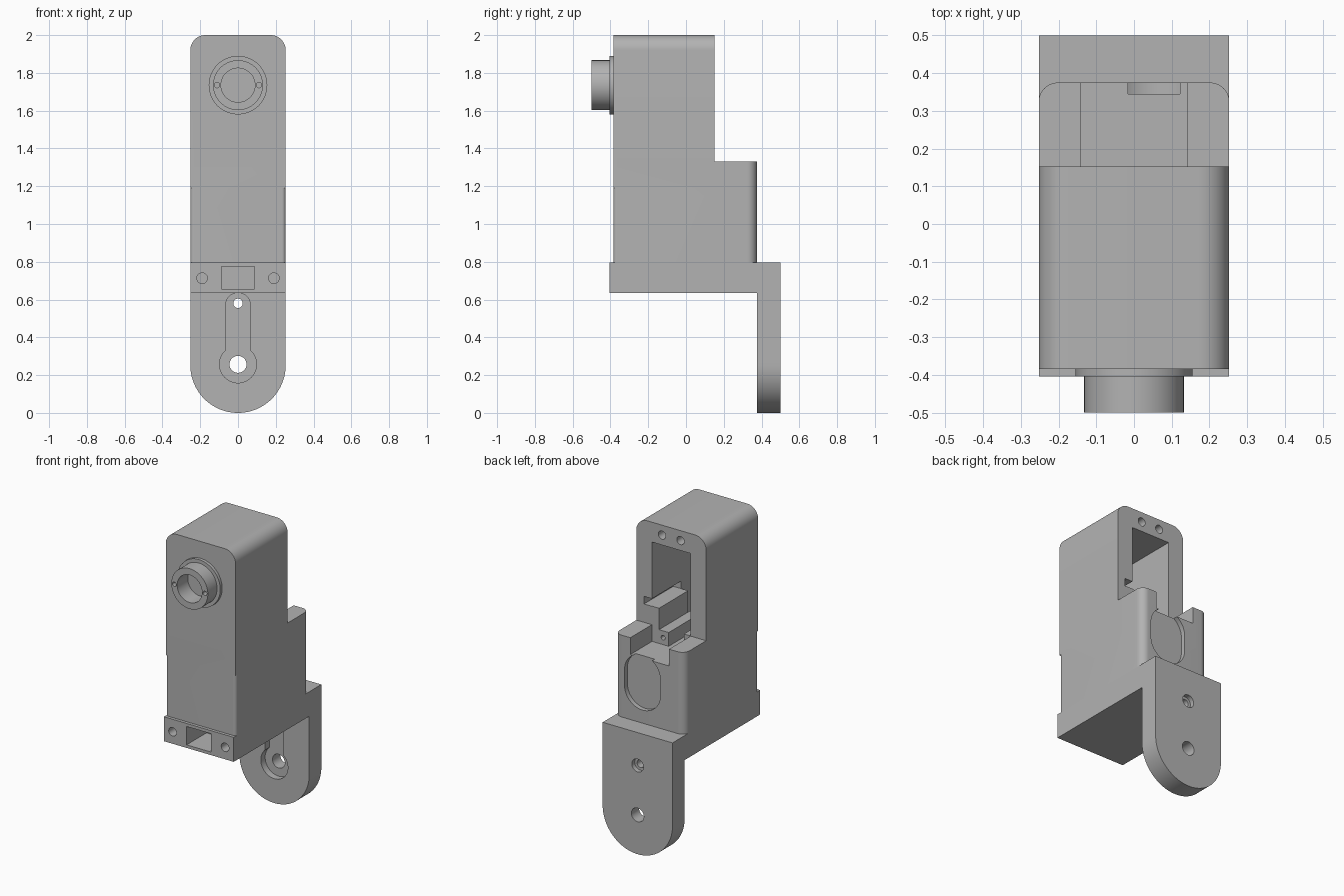
import bpy
import bmesh
from math import cos, sin, pi, radians

if "Cube" in bpy.data.objects:
    bpy.data.objects.remove(bpy.data.objects["Cube"], do_unlink=True)

grey = bpy.data.materials.new("matte_grey")
grey.use_nodes = True
GREY = (0.45, 0.45, 0.45, 1)
grey.diffuse_color = GREY
grey.node_tree.nodes["Principled BSDF"].inputs["Base Color"].default_value = GREY


def arc(cx, cy, r, start, end, steps=12):
    """Points on an arc, angles in degrees."""
    angles = [radians(start + (end - start) * i / steps) for i in range(steps + 1)]
    return [(cx + r * cos(a), cy + r * sin(a)) for a in angles]


def rounded(x0, x1, y0, y1, low=0, high=0):
    """Rectangle outline with separate radii for its low and high corners."""
    pts = []
    for x, y, r, a in ((x1, y1, high, 0), (x0, y1, high, 90),
                       (x0, y0, low, 180), (x1, y0, low, 270)):
        if r:
            sx, sy = (1 if x == x1 else -1), (1 if y == y1 else -1)
            pts += arc(x - sx * r, y - sy * r, r, a, a + 90)
        else:
            pts.append((x, y))
    return pts


def prism(name, outline, a, b, axis="Y"):
    """Extrude an outline from a to b along Y (outline in xz) or Z (in xy)."""
    place = (lambda u, v, w: (u, w, v)) if axis == "Y" else (lambda u, v, w: (u, v, w))
    bm = bmesh.new()
    ends = [[bm.verts.new(place(u, v, w)) for u, v in outline] for w in (a, b)]
    bm.faces.new(ends[0])
    bm.faces.new(ends[1])
    n = len(outline)
    for i in range(n):
        j = (i + 1) % n
        bm.faces.new((ends[0][i], ends[0][j], ends[1][j], ends[1][i]))
    bmesh.ops.recalc_face_normals(bm, faces=bm.faces)
    mesh = bpy.data.meshes.new(name)
    bm.to_mesh(mesh)
    bm.free()
    mesh.materials.append(grey)
    obj = bpy.data.objects.new(name, mesh)
    bpy.context.collection.objects.link(obj)
    return obj


def box(name, x0, x1, y0, y1, z0, z1):
    return prism(name, rounded(x0, x1, z0, z1), y0, y1)


def disc(name, x, z, r, y0, y1, steps=48):
    return prism(name, arc(x, z, r, 0, 360, steps)[:-1], y0, y1)


def combine(target, tool, operation="DIFFERENCE"):
    """Boolean the tool into the target, then discard the tool."""
    mod = target.modifiers.new("boolean", "BOOLEAN")
    mod.operation = operation
    mod.solver = "EXACT"
    mod.object = tool
    bpy.context.view_layer.objects.active = target
    bpy.ops.object.modifier_apply(modifier=mod.name)
    bpy.data.objects.remove(tool, do_unlink=True)


def finish(obj):
    bpy.ops.object.select_all(action="DESELECT")
    obj.select_set(True)
    bpy.context.view_layer.objects.active = obj
    bpy.ops.object.shade_smooth_by_angle(angle=radians(30))


W = 0.2525        # half width
SLOT = 0.14       # half width of the rear opening
FRONT, BACK = -0.385, 0.375
LENS_Z = 1.735

# Housing: tall front tower joined to a deeper lower block
housing = prism("housing", rounded(-W, W, 1.19, 2, 0, 0.08), FRONT, 0.152)
lower = prism("lower_block", rounded(-W, W, FRONT, BACK, 0.02, 0.05), 0.795, 1.33, "Z")
combine(housing, lower, "UNION")

# Rear opening, with a slit in the left wall
combine(housing, box("cavity", -SLOT, SLOT, -0.31, 0.45, 1.22, 1.87))
combine(housing, box("wall_slit", 0.1, 0.197, -0.15, 0.2, 1.45, 1.5))

# Oval recess in the back of the lower block
oval = arc(0.0525, 1.11, 0.13, 0, 180, 24) + arc(0.0525, 1.01, 0.13, 180, 360, 24)
combine(housing, prism("oval_recess", oval, 0.345, 0.45))

# Screw holes above the opening
for x in (-0.067, 0.067):
    combine(housing, disc("screw_hole", x, 1.935, 0.027, 0.03, 0.2, 24))
finish(housing)

# Rails and steps inside the opening
tall_rail = box("tall_rail", 0.09, SLOT, -0.15, 0.15, 1.22, 1.45)
step = box("step", 0.02, 0.09, -0.31, 0.15, 1.22, 1.31)
combine(step, disc("step_hole", 0.06, 1.265, 0.015, 0.08, 0.2, 16))
side_ledge = box("side_ledge", -SLOT, -0.09, -0.31, 0.15, 1.22, 1.33)
finish(step)

# Base with front slot and two screw holes
base = box("base", -W, W, -0.405, BACK, 0.635, 0.795)
combine(base, box("front_slot", -0.088, 0.088, -0.5, -0.2, 0.655, 0.775))
for x in (-0.19, 0.19):
    combine(base, disc("base_hole", x, 0.713, 0.028, -0.5, -0.25, 24))
finish(base)

# Hanging bracket with rounded end and keyhole recess
HOLE_Z, TOP_Z = 0.257, 0.57
tab = arc(0, W, W, 180, 360, 48) + [(W, 0.795), (-W, 0.795)]
bracket = prism("bracket", tab, BACK, 0.5)
keyhole = arc(0, HOLE_Z, 0.098, 132, 408, 48) + arc(0, TOP_Z, 0.0655, 0, 180, 24)
combine(bracket, prism("keyhole_recess", keyhole, 0.3, 0.42))
combine(bracket, disc("lower_hole", 0, HOLE_Z, 0.045, 0.3, 0.6, 32))
combine(bracket, disc("upper_hole", 0, 0.58, 0.025, 0.3, 0.6, 24))
combine(bracket, disc("counterbore", 0, 0.58, 0.042, 0.47, 0.6, 32))
finish(bracket)

# Lens barrel with flange, blind bore and pin holes
lens = disc("lens_barrel", 0, LENS_Z, 0.132, -0.5, -0.395, 64)
combine(lens, disc("flange", 0, LENS_Z, 0.155, -0.405, FRONT, 64), "UNION")
combine(lens, disc("bore", 0, LENS_Z, 0.09, -0.6, -0.39))
for x in (-0.111, 0.111):
    combine(lens, disc("pin_hole", x, LENS_Z, 0.014, -0.6, -0.45, 16))
finish(lens)
